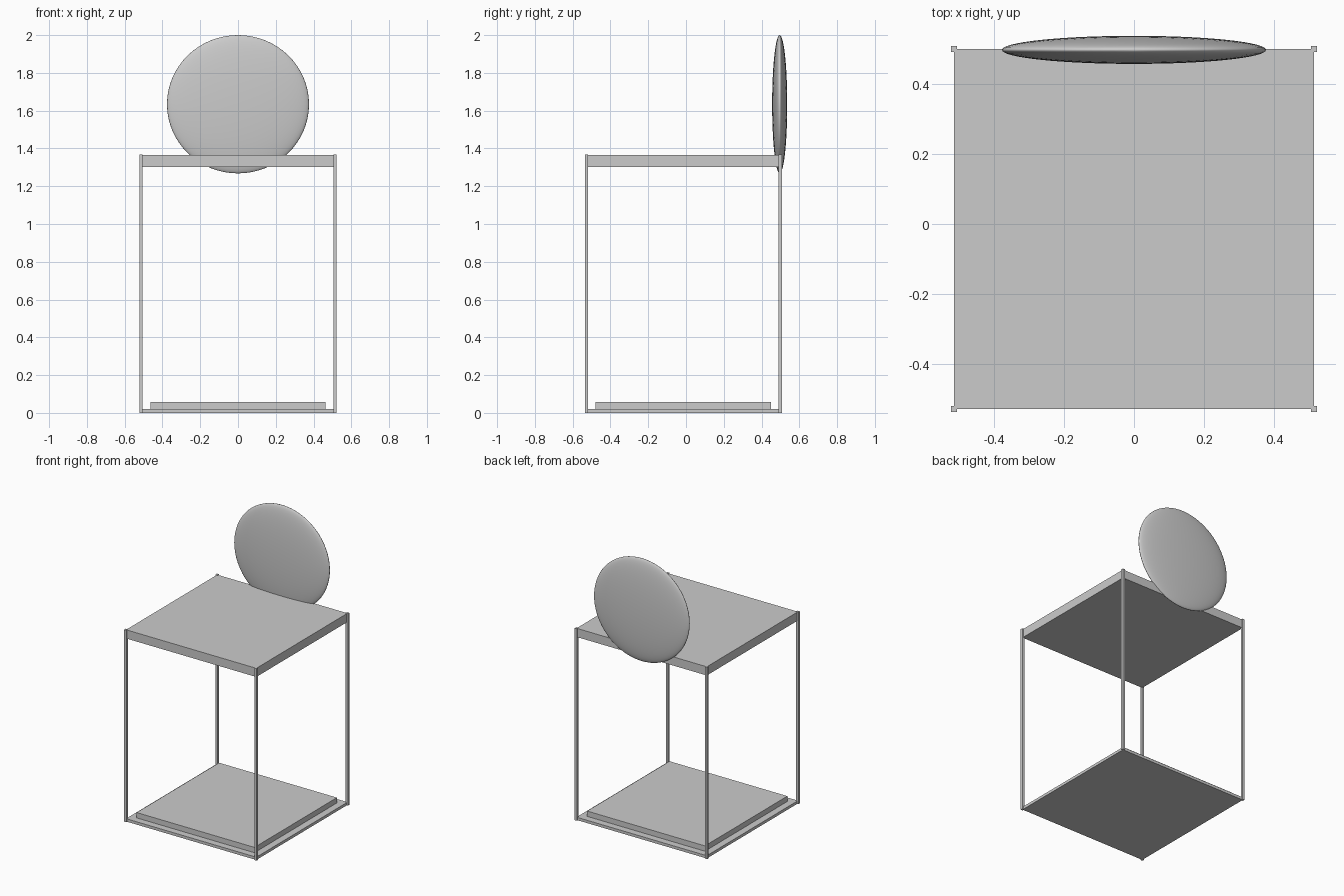
import bpy

if "Cube" in bpy.data.objects:
    bpy.data.objects.remove(bpy.data.objects["Cube"])

CY = -0.014      # depth centre of the frame
HALF = 0.513     # half width of the square frame


def box(name, centre, size):
    bpy.ops.mesh.primitive_cube_add(size=1, location=centre)
    ob = bpy.context.object
    ob.name = name
    ob.scale = size
    bpy.ops.object.transform_apply(location=False, rotation=False, scale=True)
    return ob


def slab(name, half, z0, z1):
    return box(name, (0, CY, (z0 + z1) / 2), (2 * half, 2 * half, z1 - z0))


# Base, raised floor panel and canopy
slab("base_plate", HALF, 0.0, 0.02)
slab("floor_panel", 0.464, 0.02, 0.058)
slab("canopy", HALF, 1.303, 1.365)

# Four thin corner posts
for side, sx in (("left", -1), ("right", 1)):
    for end, sy in (("front", -1), ("back", 1)):
        box(f"{end}_{side}_post", (sx * HALF, CY + sy * HALF, 0.6835),
            (0.017, 0.017, 1.367))

# Flattened round sign at the back of the canopy
bpy.ops.mesh.primitive_uv_sphere_add(segments=64, ring_count=32, radius=1,
                                     location=(0, 0.496, 1.634))
sign = bpy.context.object
sign.name = "round_sign"
sign.scale = (0.376, 0.04, 0.366)
bpy.ops.object.transform_apply(location=False, rotation=False, scale=True)
bpy.ops.object.shade_smooth()
